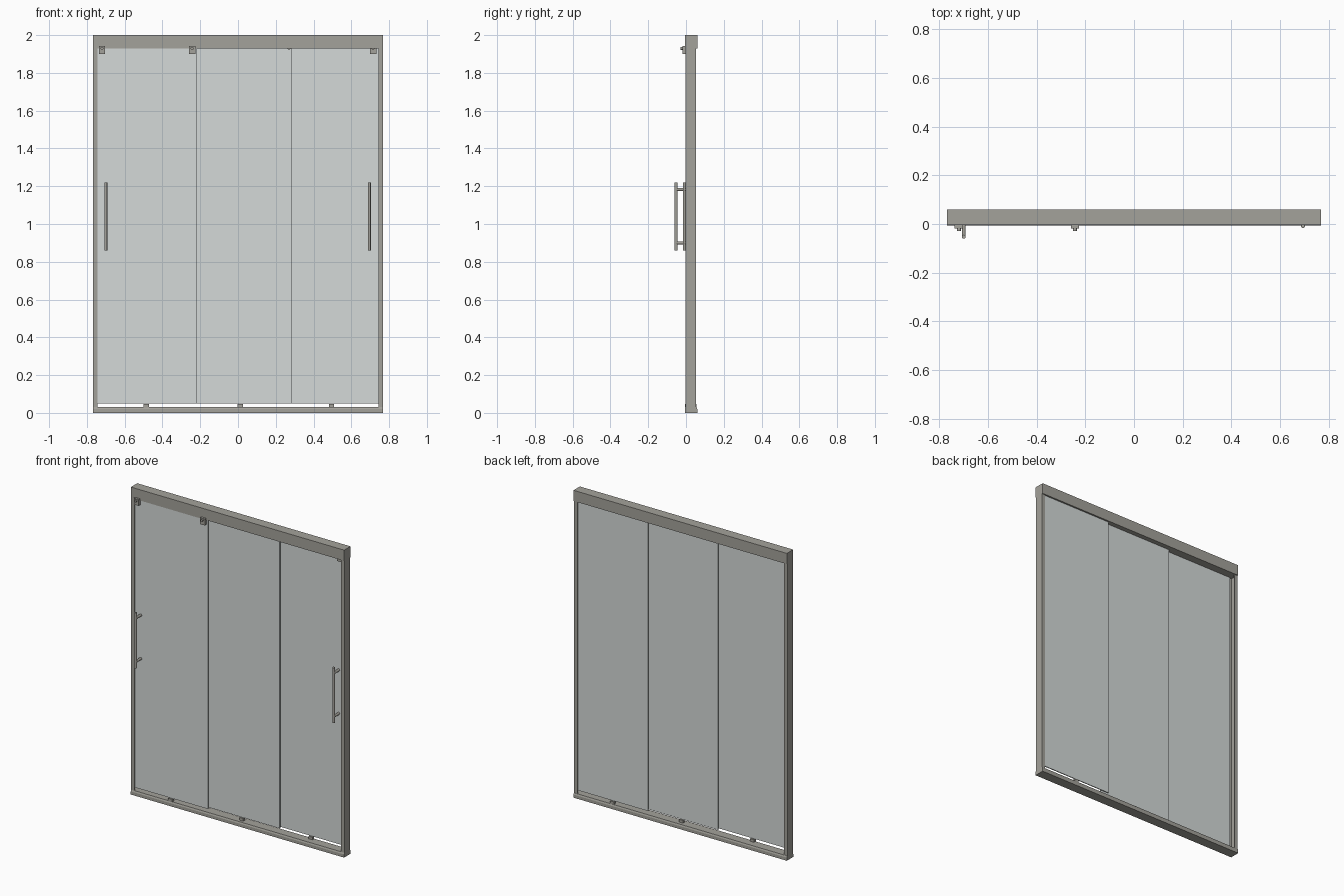
import bpy, bmesh, math
from mathutils import Matrix

if "Cube" in bpy.data.objects:
    bpy.data.objects.remove(bpy.data.objects["Cube"])


def material(name, color):
    m = bpy.data.materials.new(name)
    m.diffuse_color = color
    m.use_nodes = True
    m.node_tree.nodes["Principled BSDF"].inputs["Base Color"].default_value = m.diffuse_color
    return m


METAL = material("brushed_metal", (0.37, 0.36, 0.325, 1))
GLASS = material("frosted_glass", (0.66, 0.70, 0.69, 1))


def finish(name, bm, mat):
    bmesh.ops.recalc_face_normals(bm, faces=bm.faces)
    me = bpy.data.meshes.new(name)
    bm.to_mesh(me)
    bm.free()
    me.materials.append(mat)
    ob = bpy.data.objects.new(name, me)
    bpy.context.collection.objects.link(ob)
    return ob


def add_box(bm, x, y, z):
    """Box from (min, max) pairs."""
    mid = [(a + b) / 2 for a, b in (x, y, z)]
    size = [b - a for a, b in (x, y, z)]
    mat = Matrix.Translation(mid) @ Matrix.Diagonal((*size, 1))
    bmesh.ops.create_cube(bm, size=1, matrix=mat)


def add_rod(bm, center, radius, length, axis, sides=20):
    rot = Matrix.Rotation(math.pi / 2, 4, 'X') if axis == 'Y' else Matrix()
    bmesh.ops.create_cone(bm, cap_ends=True, segments=sides, radius1=radius,
                          radius2=radius, depth=length,
                          matrix=Matrix.Translation(center) @ rot)
    for f in bm.faces:
        f.smooth = len(f.verts) == 4


def extrude(name, profile, direction, mat):
    """Extrude a closed outline of 3D points along a vector."""
    bm = bmesh.new()
    face = bm.faces.new([bm.verts.new(p) for p in profile])
    r = bmesh.ops.extrude_face_region(bm, geom=[face])
    verts = [v for v in r['geom'] if isinstance(v, bmesh.types.BMVert)]
    bmesh.ops.translate(bm, verts=verts, vec=direction)
    return finish(name, bm, mat)


HALF = 0.768

# Header rail
bm = bmesh.new()
add_box(bm, (-HALF, HALF), (-0.005, 0.06), (1.93, 2.0))
finish("header_rail", bm, METAL)

# Bottom sill with sloped shoulders
sill = [(-0.006, 0), (0.06, 0), (0.06, 0.02), (0.056, 0.03),
        (-0.002, 0.03), (-0.006, 0.02)]
extrude("bottom_sill", [(-HALF, y, z) for y, z in sill], (2 * HALF, 0, 0), METAL)

# Side jambs: channels open towards the glass
channel = [(0.768, -0.002), (0.768, 0.054), (0.743, 0.054), (0.743, 0.0515),
           (0.764, 0.0515), (0.764, 0.0005), (0.743, 0.0005), (0.743, -0.002)]
for side, label in ((-1, "left"), (1, "right")):
    extrude(label + "_jamb", [(side * x, y, 0.03) for x, y in channel],
            (0, 0, 1.9), METAL)


def roller_bracket(name, x, y, top=1.942):
    bm = bmesh.new()
    add_box(bm, (x - 0.017, x + 0.017), (y - 0.02, y), (top - 0.042, top))
    ob = finish(name, bm, METAL)
    bm = bmesh.new()
    add_rod(bm, (x, y - 0.024, top - 0.012), 0.008, 0.012, 'Y')
    finish(name + "_bolt", bm, METAL)
    return ob


def handle(name, x, y):
    """Pull bar standing on two posts in front of the glass face y."""
    bm = bmesh.new()
    add_rod(bm, (x, y - 0.052, 1.04), 0.008, 0.36, 'Z')
    for z in (0.9, 1.183):
        add_rod(bm, (x, y - 0.025, z), 0.008, 0.05, 'Y')
    finish(name, bm, METAL)


# Three overlapping panels on parallel tracks, with rollers and floor guides
panels = (("left", -0.747, -0.217, 0.001, -0.485),
          ("middle", -0.25, 0.285, 0.022, 0.012),
          ("right", 0.24, 0.747, 0.043, 0.495))
for label, x0, x1, y, guide_x in panels:
    bm = bmesh.new()
    add_box(bm, (x0, x1), (y, y + 0.006), (0.05, 1.935))
    finish(label + "_glass_panel", bm, GLASS)
    bm = bmesh.new()
    add_box(bm, (guide_x - 0.014, guide_x + 0.014), (y - 0.006, y + 0.012),
            (0.028, 0.047))
    finish(label + "_floor_guide", bm, METAL)

for i, x in enumerate((-0.72, -0.243)):
    roller_bracket(f"left_roller_bracket_{i + 1}", x, 0.001)
roller_bracket("right_roller_bracket", 0.715, 0.043)

# Small hanger under the header for the middle panel
bm = bmesh.new()
add_rod(bm, (0.27, 0.014, 1.934), 0.01, 0.016, 'Y')
finish("middle_roller", bm, METAL)

handle("left_handle", -0.70, 0.0)
handle("right_handle", 0.695, 0.043)
